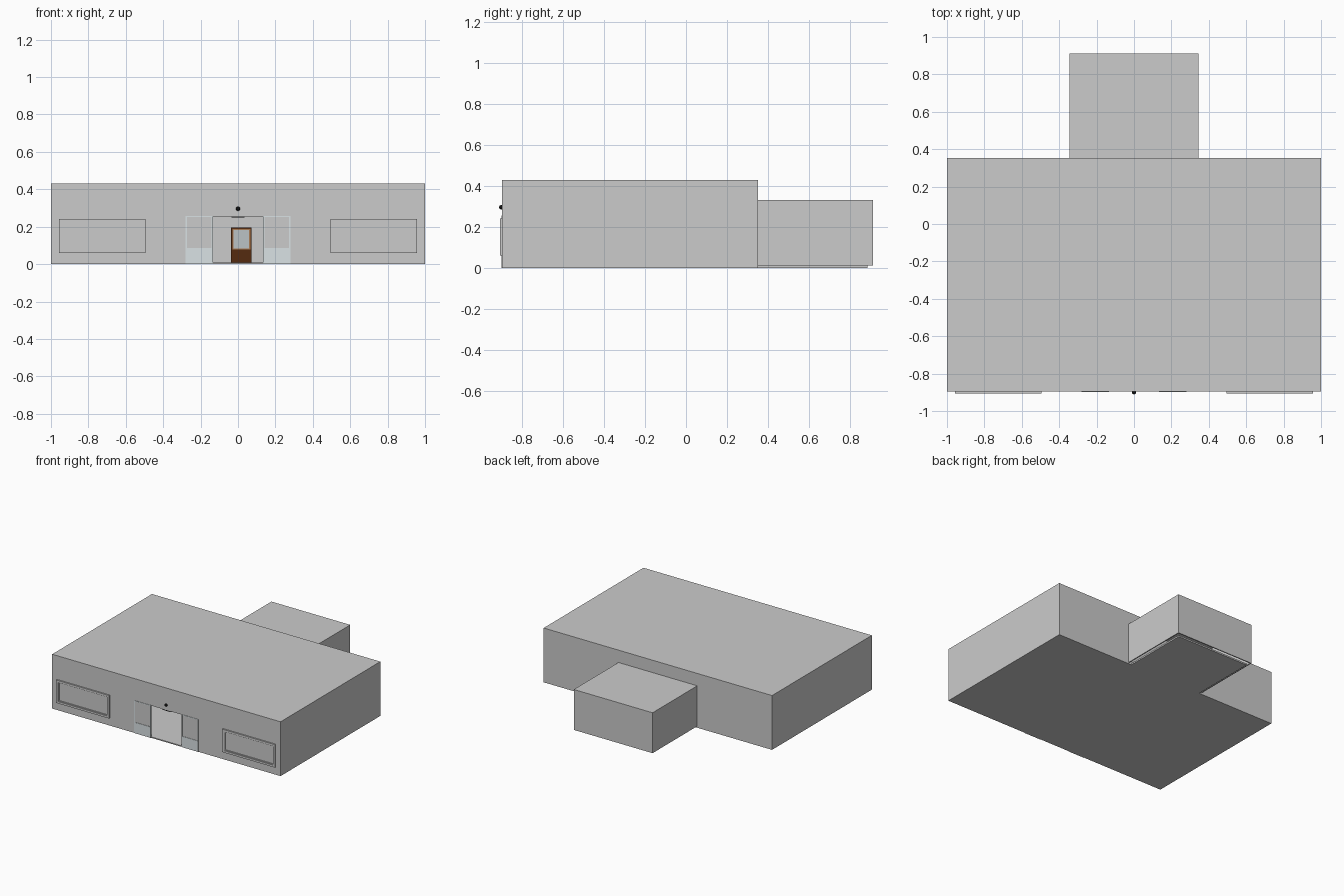
import bpy, bmesh

if "Cube" in bpy.data.objects:
    bpy.data.objects.remove(bpy.data.objects["Cube"])

FRONT, BACK, END, H = -0.896, 0.352, 0.911, 0.43
T = 0.008  # wall thickness


def material(name, color):
    m = bpy.data.materials.new(name)
    m.diffuse_color = color
    m.use_nodes = True
    m.node_tree.nodes["Principled BSDF"].inputs["Base Color"].default_value = m.diffuse_color
    return m


WHITE = material("white_panel", (0.70, 0.76, 0.78, 1))
BROWN = material("brown_wood", (0.09, 0.024, 0.005, 1))
TAN = material("tan_trim", (0.40, 0.20, 0.09, 1))
GLASS = material("pale_glass", (0.5, 0.54, 0.56, 1))
BLACK = material("black_metal", (0.005, 0.005, 0.005, 1))


def add(name, bm, mat=None):
    bmesh.ops.recalc_face_normals(bm, faces=bm.faces[:])
    me = bpy.data.meshes.new(name)
    bm.to_mesh(me)
    bm.free()
    ob = bpy.data.objects.new(name, me)
    bpy.context.collection.objects.link(ob)
    if mat:
        me.materials.append(mat)
    return ob


def box(name, x, y, z, mat=None):
    bm = bmesh.new()
    bmesh.ops.create_cube(bm, size=1)
    for v in bm.verts:
        for i, (a, b) in enumerate((x, y, z)):
            v.co[i] = a if v.co[i] < 0 else b
    return add(name, bm, mat)


def plate(name, pts, y0, y1, mat=None):
    """Extrude an x-z outline from y0 to y1."""
    bm = bmesh.new()
    f = bm.faces.new([bm.verts.new((x, y0, z)) for x, z in pts])
    new = bmesh.ops.extrude_face_region(bm, geom=[f])["geom"]
    vs = [g for g in new if isinstance(g, bmesh.types.BMVert)]
    bmesh.ops.translate(bm, verts=vs, vec=(0, y1 - y0, 0))
    return add(name, bm, mat)


def frame(name, x0, x1, z0, z1, w, y0, y1, mat=None):
    """Rectangular ring of width w, facing the front."""
    bm = bmesh.new()
    rings = []
    for y in (y0, y1):
        for d in (0, w):
            rings.append([bm.verts.new((x, y, z)) for x, z in (
                (x0 + d, z0 + d), (x1 - d, z0 + d), (x1 - d, z1 - d), (x0 + d, z1 - d))])
    for a, b in ((0, 1), (1, 3), (3, 2), (2, 0)):
        for i in range(4):
            j = (i + 1) % 4
            bm.faces.new((rings[a][i], rings[a][j], rings[b][j], rings[b][i]))
    return add(name, bm, mat)


# Main hall: floor, roof, walls, front wall with open doorway
box("hall_floor", (-1 + T, 1 - T), (FRONT, BACK - T), (0, T))
box("hall_roof", (-1, 1), (FRONT, BACK), (H - T, H))
box("hall_back_wall", (-1, 1), (BACK - T, BACK), (0, H - T))
plate("hall_front_wall", [(-1, 0), (-0.135, 0), (-0.135, 0.255), (0.135, 0.255),
                          (0.135, 0), (1, 0), (1, H - T), (-1, H - T)], FRONT, FRONT + T)

# Rear annex: open-bottomed shell raised over a smaller slab
AZ, AX = 0.332, 0.345
box("annex_roof", (-AX, AX), (BACK, END), (AZ - T, AZ))
box("annex_back_wall", (-AX, AX), (END - T, END), (0.012, AZ - T))
box("annex_floor", (-0.32, 0.32), (BACK, 0.885), (0, 0.012))

# Mirrored parts on both sides
for s, side in ((-1, "left"), (1, "right")):
    def span(a, b):
        return sorted((s * a, s * b))
    box(f"hall_wall_{side}", span(1 - T, 1), (FRONT + T, BACK - T), (0, H - T))
    box(f"annex_wall_{side}", span(AX - T, AX), (BACK, END - T), (0.012, AZ - T))
    # Large window: outer and inner frame around a pane
    frame(f"window_frame_{side}", *span(0.495, 0.958), 0.06, 0.242, 0.016, -0.907, FRONT)
    frame(f"window_sash_{side}", *span(0.511, 0.942), 0.076, 0.226, 0.005, -0.902, FRONT)
    # Entrance side light: white lower panel, thin white frame, grey pane
    box(f"side_panel_{side}", span(0.135, 0.28), (-0.899, FRONT), (0, 0.08), WHITE)
    frame(f"side_light_frame_{side}", *span(0.135, 0.28), 0.08, 0.257, 0.006, -0.899, FRONT, WHITE)

# Inner door on the back wall of the hall
DY = BACK - T
box("door_leaf", (-0.037, 0.073), (DY - 0.015, DY), (T, 0.195), BROWN)
frame("door_pane_trim", -0.030, 0.066, 0.078, 0.188, 0.006, DY - 0.019, DY - 0.015, TAN)
box("door_pane", (-0.024, 0.060), (DY - 0.017, DY - 0.015), (0.084, 0.182), GLASS)

# Lamp above the entrance and bar under the lintel
bm = bmesh.new()
bmesh.ops.create_uvsphere(bm, u_segments=16, v_segments=8, radius=0.011)
bmesh.ops.translate(bm, verts=bm.verts[:], vec=(0, -0.900, 0.296))
lamp = add("entrance_lamp", bm, BLACK)
for p in lamp.data.polygons:
    p.use_smooth = True
box("lintel_bar", (-0.036, 0.036), (FRONT + 0.002, FRONT + 0.012), (0.248, 0.255), BLACK)
